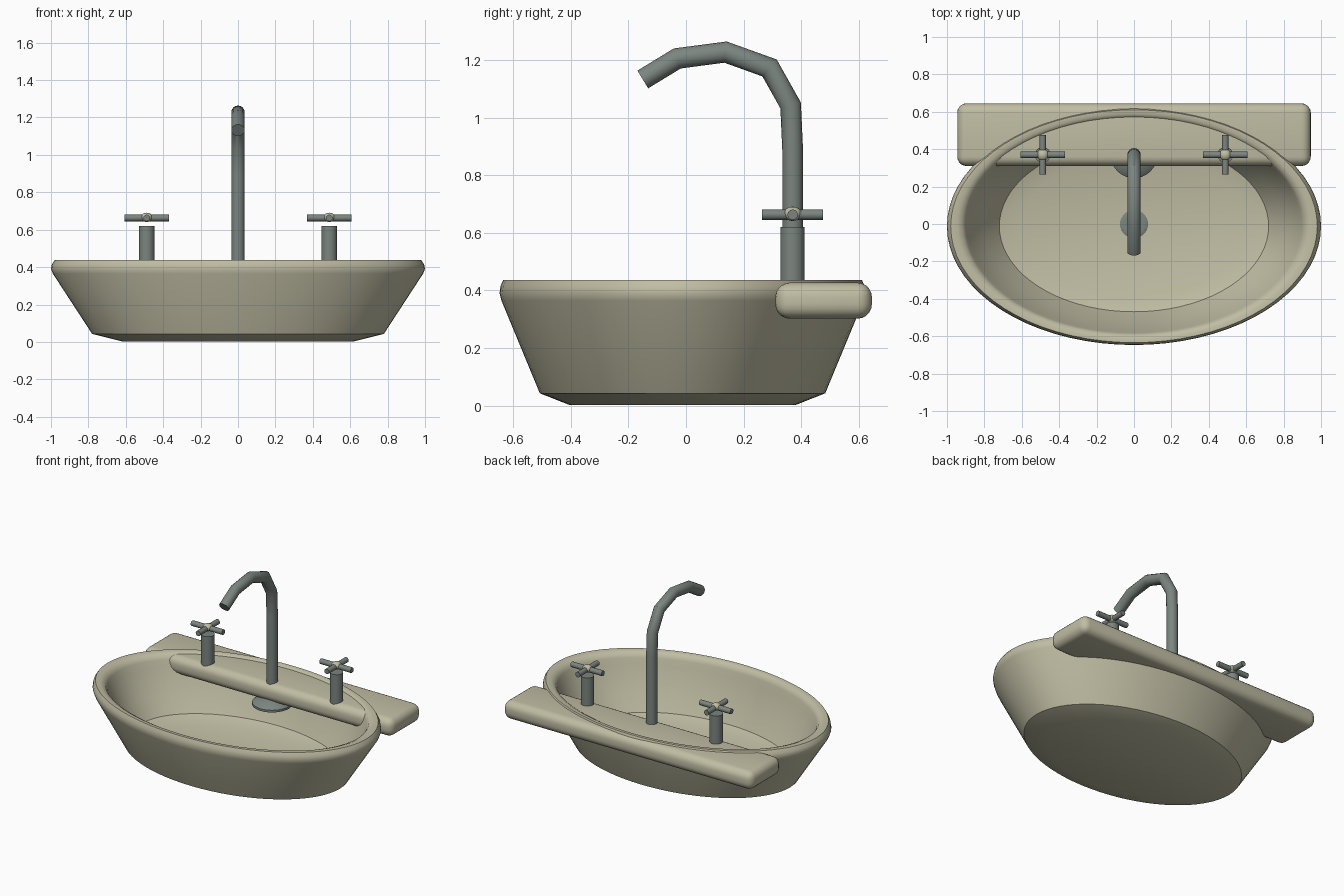
import bpy, bmesh, math
from mathutils import Vector

if "Cube" in bpy.data.objects:
    bpy.data.objects.remove(bpy.data.objects["Cube"])


def material(name, rgb):
    m = bpy.data.materials.new(name)
    m.diffuse_color = (*rgb, 1)
    m.use_nodes = True
    m.node_tree.nodes["Principled BSDF"].inputs["Base Color"].default_value = m.diffuse_color
    return m


CREAM = material("cream ceramic", (0.53, 0.51, 0.37))
METAL = material("grey metal", (0.20, 0.235, 0.215))


def finish(bm, name, mat, angle=35):
    bmesh.ops.recalc_face_normals(bm, faces=bm.faces)
    me = bpy.data.meshes.new(name)
    bm.to_mesh(me)
    bm.free()
    me.materials.append(mat)
    ob = bpy.data.objects.new(name, me)
    bpy.context.collection.objects.link(ob)
    bpy.ops.object.select_all(action='DESELECT')
    ob.select_set(True)
    bpy.context.view_layer.objects.active = ob
    bpy.ops.object.shade_smooth_by_angle(angle=math.radians(angle))
    return ob


def lathe(name, profile, mat, centre=(0, 0), ratio=1.0, n=32, angle=35):
    """Spin (radius, z) points; radius 0 closes the shape with a single point."""
    bm = bmesh.new()
    rings = []
    for r, z in profile:
        if r == 0:
            rings.append([bm.verts.new((centre[0], centre[1], z))])
        else:
            rings.append([bm.verts.new((centre[0] + r * math.cos(2 * math.pi * i / n),
                                        centre[1] + r * ratio * math.sin(2 * math.pi * i / n), z))
                          for i in range(n)])
    for a, b in zip(rings, rings[1:]):
        for i in range(n):
            j = (i + 1) % n
            quad = [a[i % len(a)], a[j % len(a)], b[j % len(b)], b[i % len(b)]]
            bm.faces.new(list(dict.fromkeys(quad)))
    return finish(bm, name, mat, angle)


def tube(name, path, radius, mat, n=16, angle=40):
    """Sweep a circle along a path lying in one plane, mitred at the bends."""
    bm = bmesh.new()
    pts = [Vector(p) for p in path]
    side = Vector((1, 0, 0)) if abs((pts[1] - pts[0]).x) < 1e-6 else Vector((0, 1, 0))
    rings = []
    for k, p in enumerate(pts):
        d0 = (p - pts[k - 1]).normalized() if k else (pts[1] - p).normalized()
        d1 = (pts[k + 1] - p).normalized() if k < len(pts) - 1 else d0
        t = (d0 + d1).normalized()
        up = t.cross(side) / t.dot(d0)
        rings.append([bm.verts.new(p + radius * (side * math.cos(2 * math.pi * i / n)
                                                 + up * math.sin(2 * math.pi * i / n)))
                      for i in range(n)])
    for a, b in zip(rings, rings[1:]):
        for i in range(n):
            j = (i + 1) % n
            bm.faces.new((a[i], a[j], b[j], b[i]))
    bm.faces.new(rings[0])
    bm.faces.new(rings[-1])
    return finish(bm, name, mat, angle)


# Oval basin: outside, rim, then inside
lathe("basin", [(0, 0.003), (0.62, 0.003), (0.78, 0.043), (0.99, 0.365), (1.0, 0.39),
                (0.995, 0.415), (0.98, 0.437), (0.945, 0.437), (0.915, 0.425), (0.90, 0.40),
                (0.885, 0.36), (0.80, 0.20), (0.72, 0.09), (0.60, 0.062), (0, 0.055)],
      CREAM, centre=(0, -0.012), ratio=0.635, n=72, angle=40)

# Rounded back shelf
bm = bmesh.new()
bmesh.ops.create_cube(bm, size=1)
for v in bm.verts:
    v.co = Vector((v.co.x * 1.89, v.co.y * 0.335 + 0.4775, v.co.z * 0.125 + 0.3645))
bmesh.ops.bevel(bm, geom=bm.edges[:], offset=0.05, segments=5, profile=0.5, affect='EDGES')
finish(bm, "back_shelf", CREAM)

# Drain in the floor and flange under the shelf
lathe("drain", [(0, 0.04), (0.075, 0.04), (0.075, 0.064), (0.06, 0.07), (0.04, 0.066),
                (0, 0.072)], METAL)
lathe("spout_flange", [(0, 0.27), (0.125, 0.27), (0.125, 0.285), (0.10, 0.305), (0.05, 0.32),
                       (0, 0.325)], METAL, centre=(0, 0.37), angle=50)

# Curved spout
tube("spout", [(0, y, z) for y, z in
               [(0.37, 0.30), (0.37, 0.89), (0.363, 1.042), (0.29, 1.172), (0.137, 1.227),
                (-0.03, 1.205), (-0.15, 1.132)]], 0.036, METAL)

# Two taps: post, cross handle and cap
for s, tag in ((-1, "left"), (1, "right")):
    x, y, z = 0.488 * s, 0.37, 0.663
    lathe(tag + "_tap_post", [(0, 0.40), (0.042, 0.40), (0.042, 0.62), (0, 0.62)],
          METAL, centre=(x, y), n=24)
    tube(tag + "_handle_bar_x", [(x - 0.118, y, z), (x + 0.118, y, z)], 0.018, METAL, n=12)
    tube(tag + "_handle_bar_y", [(x, y - 0.106, z), (x, y + 0.106, z)], 0.018, METAL, n=12)
    cap = [(0.032 * math.sin(math.pi * k / 8), z + 0.003 - 0.025 * math.cos(math.pi * k / 8))
           for k in range(1, 8)]
    lathe(tag + "_tap_cap", [(0, z - 0.022)] + cap + [(0, z + 0.028)], CREAM,
          centre=(x, y), n=16, angle=60)
